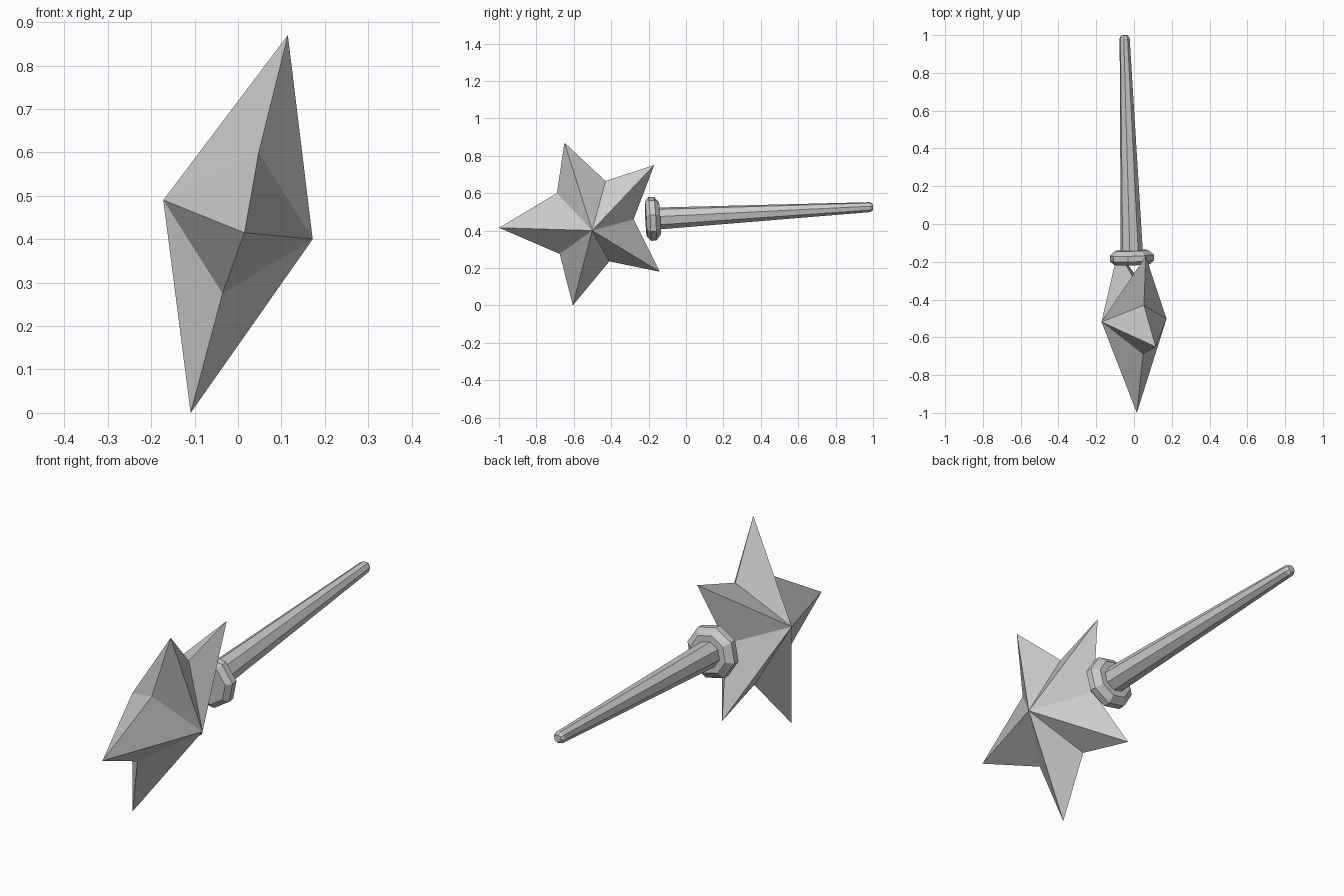
import bpy, bmesh, math
from mathutils import Vector

if "Cube" in bpy.data.objects:
    bpy.data.objects.remove(bpy.data.objects["Cube"])

def finish(name, bm):
    bmesh.ops.recalc_face_normals(bm, faces=bm.faces)
    me = bpy.data.meshes.new(name)
    bm.to_mesh(me)
    bm.free()
    ob = bpy.data.objects.new(name, me)
    bpy.context.collection.objects.link(ob)
    return ob

# Faceted five-point star lying on a tilted plane
outline = [(-1.0, .415), (-.69, .60), (-.65, .87), (-.43, .665), (-.17, .75),
           (-.28, .46), (-.14, .18), (-.41, .235), (-.605, 0), (-.675, .275)]
bm = bmesh.new()
rim = [bm.verts.new((.255 * (z - .445) - .046 * (y + .51), y, z)) for y, z in outline]
for apex in ((.172, -.502, .40), (-.172, -.518, .49)):
    a = bm.verts.new(apex)
    for i in range(10):
        bm.faces.new((rim[i], rim[(i + 1) % 10], a))
finish("star_head", bm)

# Handle axis, running from the collar to the end of the stick
start, end = Vector((-.012, -.14, .465)), Vector((-.05, 1.0, .526))
axis = (end - start).normalized()
side = axis.cross(Vector((0, 0, 1))).normalized()
up = side.cross(axis)

def lathe(name, profile, sides, turn):
    bm = bmesh.new()
    rings = []
    for t, r in profile:
        c = start + axis * t
        rings.append([bm.verts.new(c + r * (math.cos(a) * side + math.sin(a) * up))
                      for a in (turn + math.tau * k / sides for k in range(sides))])
    for p, q in zip(rings, rings[1:]):
        for k in range(sides):
            j = (k + 1) % sides
            bm.faces.new((p[k], p[j], q[j], q[k]))
    bm.faces.new(rings[0])
    bm.faces.new(rings[-1])
    return finish(name, bm)

# Tapered stick with a small bevelled end
lathe("handle", [(-.03, .06), (1.127, .027), (1.141, .017)], 8, math.radians(10))

# Bevelled collar between star and stick
lathe("collar", [(-.075, .095), (-.055, .119), (-.025, .119), (0, .088)], 8, math.radians(10))
